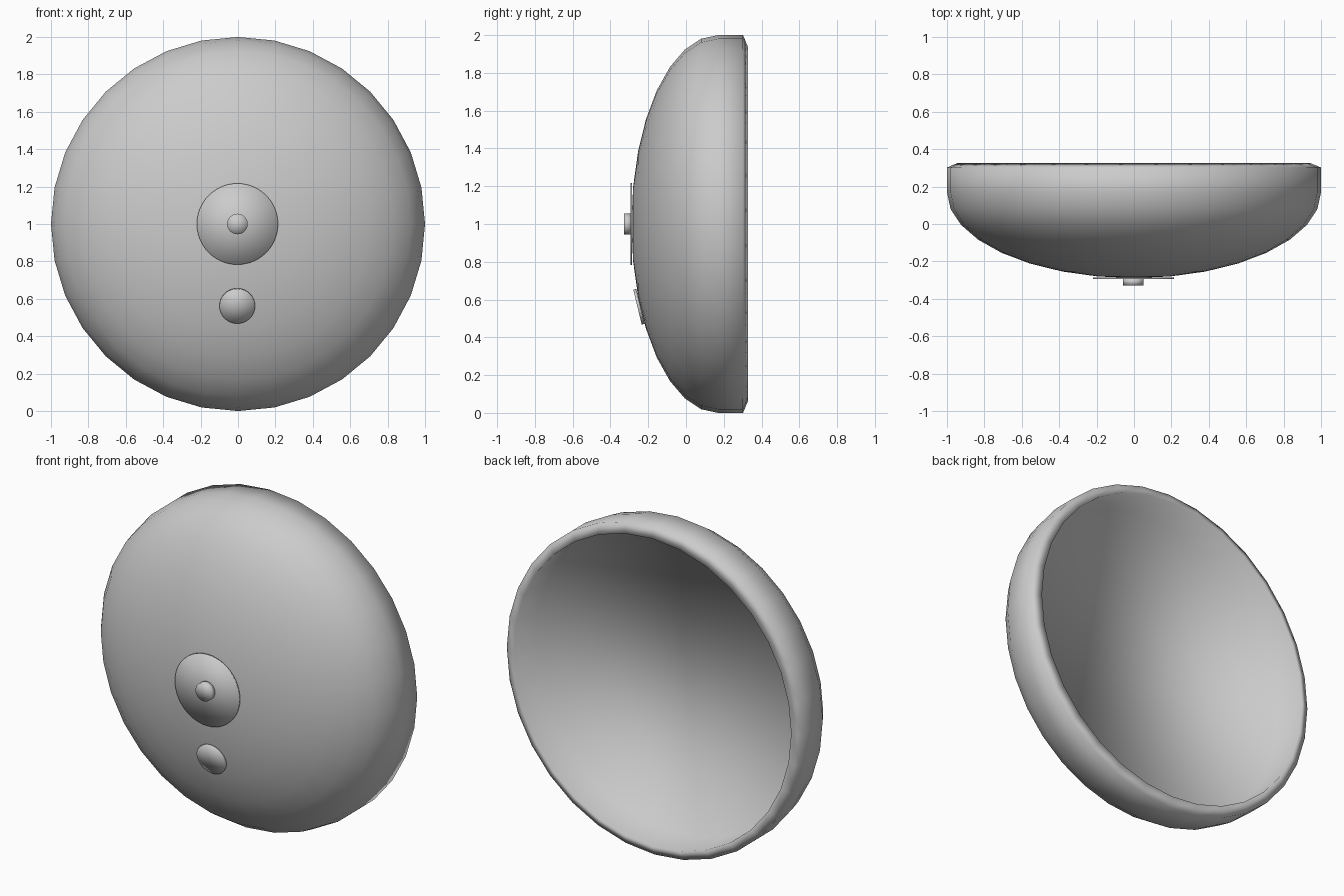
import bpy, bmesh, math
from mathutils import Vector

if "Cube" in bpy.data.objects:
    bpy.data.objects.remove(bpy.data.objects["Cube"])

grey = bpy.data.materials.new("light_grey")
grey.diffuse_color = (0.6, 0.6, 0.6, 1)
grey.use_nodes = True
grey.node_tree.nodes["Principled BSDF"].inputs["Base Color"].default_value = grey.diffuse_color


def lathe(name, profile, centre, sides, tilt=0.0):
    """Spin an (r, y) profile round the y axis; an open end gets one flat cap."""
    bm = bmesh.new()
    rings = []
    for r, y in profile:
        n = 1 if r == 0 else sides
        rings.append([bm.verts.new((r * math.sin(2 * math.pi * i / sides), y,
                                    r * math.cos(2 * math.pi * i / sides)))
                      for i in range(n)])
    for a, b in zip(rings, rings[1:]):
        for i in range(sides):
            j = (i + 1) % sides
            quad = [a[i % len(a)], a[j % len(a)], b[j % len(b)], b[i % len(b)]]
            bm.faces.new(list(dict.fromkeys(quad)))
    if len(rings[-1]) > 1:
        bm.faces.new(rings[-1])
    bmesh.ops.recalc_face_normals(bm, faces=bm.faces[:])
    for f in bm.faces:
        f.smooth = True
    mesh = bpy.data.meshes.new(name)
    bm.to_mesh(mesh)
    bm.free()
    mesh.materials.append(grey)
    ob = bpy.data.objects.new(name, mesh)
    ob.location = Vector(centre)
    ob.rotation_euler.x = tilt
    bpy.context.collection.objects.link(ob)
    return ob


def dome(radius, depth, steps=8):
    """Quarter ellipse from the pole to the rim."""
    pts = [(0, 0.17 - depth)]
    for i in range(1, steps + 1):
        t = math.pi / 2 * i / steps
        pts.append((radius * math.sin(t), 0.17 - depth * math.cos(t)))
    return pts


def disc(radius, half):
    return [(0, -half), (radius, -half), (radius, half), (0, half)]


# domed body with a bevelled rim and a recessed flat back
rim = [(1.0, 0.302), (0.94, 0.327), (0.935, 0.12)]
lathe("domed_body", dome(1.0, 0.459) + rim, (0, 0, 1), 32)

# round plate and its centre boss
lathe("centre_plate", disc(0.217, 0.005), (-0.003, -0.290, 1.0), 48)
lathe("centre_boss", disc(0.055, 0.019), (-0.003, -0.309, 1.0), 32)

# small tilted plate below
lathe("small_plate", disc(0.095, 0.008), (-0.004, -0.249, 0.562), 32, math.radians(13.5))
